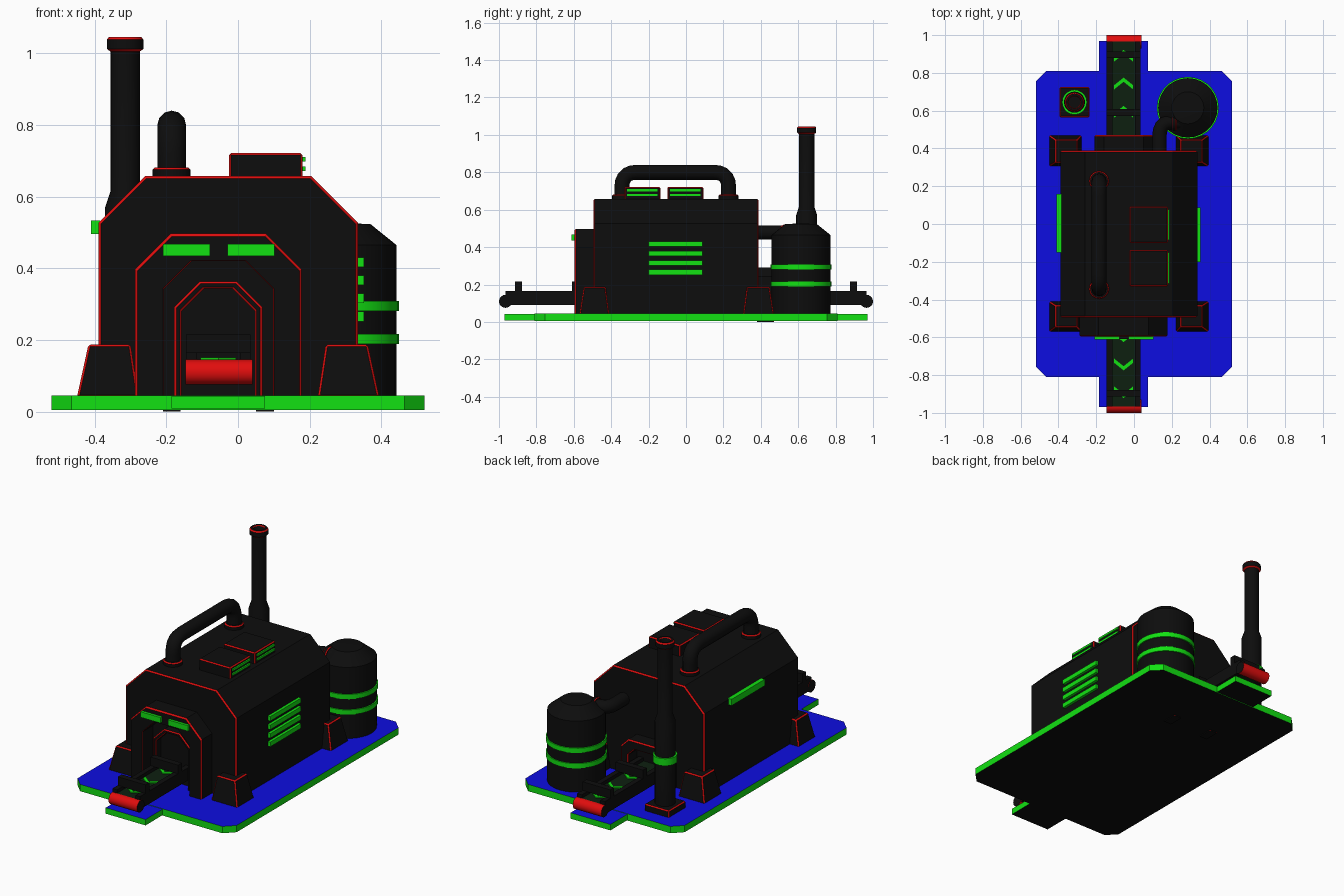
import bpy, bmesh, math
from mathutils import Matrix, Vector

if "Cube" in bpy.data.objects:
    bpy.data.objects.remove(bpy.data.objects["Cube"])

def material(name, rgb):
    m = bpy.data.materials.new(name)
    m.diffuse_color = (*rgb, 1)
    m.use_nodes = True
    m.node_tree.nodes["Principled BSDF"].inputs["Base Color"].default_value = m.diffuse_color
    return m

BLACK = material("black", (0.004, 0.004, 0.004))
RED = material("red", (0.75, 0.004, 0.004))
GREEN = material("green", (0.006, 0.75, 0.006))
BLUE = material("blue", (0.004, 0.004, 0.75))
BELT = material("dark_green", (0.004, 0.014, 0.005))
CX = -0.055          # conveyor centre line


def finish(name, bm, mats, smooth=False):
    bmesh.ops.recalc_face_normals(bm, faces=bm.faces[:])
    me = bpy.data.meshes.new(name)
    bm.to_mesh(me)
    bm.free()
    for m in mats:
        me.materials.append(m)
    ob = bpy.data.objects.new(name, me)
    bpy.context.collection.objects.link(ob)
    if smooth:
        smooth_object(ob)
    return ob


def smooth_object(ob):
    bpy.ops.object.select_all(action='DESELECT')
    ob.select_set(True)
    bpy.context.view_layer.objects.active = ob
    bpy.ops.object.shade_smooth_by_angle(angle=math.radians(35))


def box(name, lo, hi, mat=BLACK, top=None, edge=0):
    """Box, optionally tapered to a top rectangle (x0, x1, y0, y1), with red bevelled edges."""
    bm = bmesh.new()
    t = top or (lo[0], hi[0], lo[1], hi[1])
    rects = [((lo[0], hi[0], lo[1], hi[1]), lo[2]), (t, hi[2])]
    v = [bm.verts.new((x, y, z)) for (x0, x1, y0, y1), z in rects
         for x, y in ((x0, y0), (x1, y0), (x1, y1), (x0, y1))]
    bm.faces.new(v[:4])
    bm.faces.new(v[4:])
    for i in range(4):
        j = (i + 1) % 4
        bm.faces.new((v[i], v[j], v[4 + j], v[4 + i]))
    bmesh.ops.recalc_face_normals(bm, faces=bm.faces[:])
    if edge:
        bmesh.ops.bevel(bm, geom=bm.edges[:], offset=edge, segments=1,
                        affect='EDGES', material=1)
    return finish(name, bm, [mat, RED])


def arch(name, cx, z0, sections, ring=False):
    """Skin chamfered arches (half width, top, chamfer, y, material) into a solid or a hollow ring."""
    bm = bmesh.new()
    loops = []
    for h, t, c, y, _ in sections:
        pts = ((-h, z0), (-h, t - c), (c - h, t), (h - c, t), (h, t - c), (h, z0))
        loops.append([bm.verts.new((cx + x, y, z)) for x, z in pts])
    n = len(loops)
    for i in range(n if ring else n - 1):
        a, b = loops[i], loops[(i + 1) % n]
        for k in range(5 if ring else 6):
            l = (k + 1) % 6
            bm.faces.new((a[k], a[l], b[l], b[k])).material_index = sections[i][4]
    if ring:
        bm.faces.new([l[0] for l in loops])
        bm.faces.new([l[5] for l in loops])
    else:
        bm.faces.new(loops[0])
        bm.faces.new(loops[-1])
    return finish(name, bm, [BLACK, RED])


def lathe(name, profile, loc, mats, sides=24, axis='Z'):
    """Revolve (radius, height, material) points around an axis."""
    bm = bmesh.new()
    loops = []
    for r, z, _ in profile:
        if r == 0:
            loops.append([bm.verts.new((0, 0, z))] * sides)
        else:
            loops.append([bm.verts.new((r * math.cos(2 * math.pi * k / sides),
                                        r * math.sin(2 * math.pi * k / sides), z))
                          for k in range(sides)])
    for i in range(len(loops) - 1):
        a, b = loops[i], loops[i + 1]
        for k in range(sides):
            l = (k + 1) % sides
            vs = list(dict.fromkeys((a[k], a[l], b[l], b[k])))
            bm.faces.new(vs).material_index = profile[i][2]
    if axis == 'X':
        bm.transform(Matrix.Rotation(math.pi / 2, 4, 'Y'))
    bm.transform(Matrix.Translation(loc))
    return finish(name, bm, mats, True)


def plate(name, pts, z0, z1, mats):
    """Extruded outline; material 0 on top, 1 on the sides, 2 underneath."""
    bm = bmesh.new()
    f = bm.faces.new([bm.verts.new((x, y, z0)) for x, y in pts])
    r = bmesh.ops.extrude_face_region(bm, geom=[f])
    bmesh.ops.translate(bm, vec=(0, 0, z1 - z0),
                        verts=[g for g in r['geom'] if isinstance(g, bmesh.types.BMVert)])
    bmesh.ops.recalc_face_normals(bm, faces=bm.faces[:])
    for f in bm.faces:
        f.material_index = 0 if f.normal.z > 0.5 else 2 if f.normal.z < -0.5 else 1
    return finish(name, bm, mats)


def pipe(name, points, radius, bend):
    """Round pipe with rounded corners."""
    P = [Vector(p) for p in points]
    path = [P[0]]
    for a, b, c in zip(P, P[1:], P[2:]):
        s, e = b + (a - b).normalized() * bend, b + (c - b).normalized() * bend
        for k in range(6):
            t = k / 5
            path.append(s * (1 - t) ** 2 + b * 2 * t * (1 - t) + e * t * t)
    path.append(P[-1])
    cu = bpy.data.curves.new(name, 'CURVE')
    cu.dimensions = '3D'
    cu.bevel_depth, cu.bevel_resolution, cu.use_fill_caps = radius, 4, True
    sp = cu.splines.new('POLY')
    sp.points.add(len(path) - 1)
    for q, p in zip(sp.points, path):
        q.co = (*p, 1)
    cu.materials.append(BLACK)
    ob = bpy.data.objects.new(name, cu)
    bpy.context.collection.objects.link(ob)
    bpy.ops.object.select_all(action='DESELECT')
    ob.select_set(True)
    bpy.context.view_layer.objects.active = ob
    bpy.ops.object.convert(target='MESH')
    smooth_object(bpy.context.view_layer.objects.active)


# Ground plate with chamfered corners and the long strip under the conveyor
X, Y, C = 0.52, 0.81, 0.055
plate("base_plate", [(X, C - Y), (X, Y - C), (X - C, Y), (C - X, Y), (-X, Y - C),
                     (-X, C - Y), (C - X, -Y), (X - C, -Y)], 0.005, 0.045, [BLUE, GREEN, BLACK])
plate("base_strip", [(-0.185, -0.97), (0.075, -0.97), (0.075, 0.97), (-0.185, 0.97)],
      0.008, 0.043, [BLUE, GREEN, BLACK])

# Main building with red edge trim at both ends
B = 0.007
H, T = 0.3625, 0.657
arch("main_body", -0.0275, 0.03, [(H - B, T - B, 0.126, -0.495, 1), (H, T, 0.13, -0.495 + B, 0),
                                  (H, T, 0.13, 0.388 - B, 1), (H - B, T - B, 0.126, 0.388, 0)])
# Entrance and exit surrounds
arch("front_portal", CX, 0.03, [(0.153, 0.42, 0.078, -0.49, 0), (0.153, 0.42, 0.078, -0.593, 1),
     (0.155, 0.422, 0.079, -0.596, 0), (0.226, 0.489, 0.096, -0.596, 1),
     (0.2325, 0.497, 0.1, -0.589, 0), (0.2325, 0.497, 0.1, -0.49, 0)], True)
arch("front_inner_frame", CX, 0.03, [(0.102, 0.343, 0.062, -0.49, 0), (0.102, 0.343, 0.062, -0.535, 1),
     (0.107, 0.348, 0.064, -0.54, 0), (0.117, 0.357, 0.068, -0.54, 1),
     (0.123, 0.363, 0.071, -0.535, 0), (0.123, 0.363, 0.071, -0.49, 0)], True)
arch("back_portal", CX, 0.0, [(0.105, 0.24, 0.04, 0.38, 0), (0.105, 0.24, 0.04, 0.465, 1),
     (0.11, 0.245, 0.042, 0.47, 0), (0.149, 0.285, 0.048, 0.47, 1),
     (0.155, 0.292, 0.05, 0.464, 0), (0.155, 0.292, 0.05, 0.38, 0)], True)
for i, x in enumerate((-0.21, -0.03)):
    box(f"portal_light_{i}", (x, -0.612, 0.434), (x + 0.132, -0.59, 0.467), GREEN)

# Sloped corner buttresses, mirrored about the building
for sx in (-1, 1):
    for y0, y1, t0, t1 in ((-0.57, -0.41, -0.547, -0.43), (0.305, 0.47, 0.325, 0.447)):
        xs = sorted((-0.0275 + sx * 0.25, -0.0275 + sx * 0.422))
        ts = sorted((-0.0275 + sx * 0.272, -0.0275 + sx * 0.39))
        box("corner_buttress", (xs[0], y0, 0.04), (xs[1], y1, 0.187),
            top=(*ts, t0, t1), edge=0.006)

# Wall lights and side vents
box("left_wall_light", (-0.41, -0.15, 0.495), (-0.385, 0.16, 0.533), GREEN)
for i in range(4):
    z = 0.252 + i * 0.0505
    box(f"side_vent_{i}", (0.33, -0.2, z), (0.351, 0.088, z + 0.027), GREEN)

# Roof units with slatted sides
for y in (-0.33, -0.1):
    box("roof_unit", (-0.025, y, 0.65), (0.18, y + 0.193, 0.722), edge=0.006)
    for z in (0.672, 0.698):
        box("roof_unit_slat", (0.175, y + 0.015, z), (0.188, y + 0.178, z + 0.012), GREEN)

# Roof pipe with flanges
RX, F, R = -0.185, -0.343, 0.228
pipe("roof_pipe", [(RX, F, 0.64), (RX, F, 0.8), (RX, R, 0.8), (RX, R, 0.64)], 0.04, 0.08)
for y in (F, R):
    lathe("roof_flange", [(0, 0, 0), (0.053, 0, 0), (0.053, 0.025, 1), (0.047, 0.031, 0), (0, 0.031, 0)],
          (RX, y, 0.65), [BLACK, RED], 16)

# Storage tank, its bands and the feed pipe
TC = (0.285, 0.615, 0)
lathe("tank", [(0, 0.03, 0), (0.157, 0.03, 0), (0.157, 0.465, 0), (0.085, 0.523, 0), (0, 0.527, 0)],
      TC, [BLACK], 28)
for z in (0.189, 0.28):
    lathe("tank_band", [(0.15, z, 0), (0.164, z, 0), (0.164, z + 0.028, 0), (0.15, z + 0.028, 0)],
          TC, [GREEN], 28)
pipe("feed_pipe", [(0.135, 0.37, 0.478), (0.135, 0.54, 0.478), (0.27, 0.54, 0.478)], 0.038, 0.07)
lathe("feed_flange", [(0, 0, 0), (0.042, 0, 1), (0.046, 0.005, 0), (0.046, 0.02, 1), (0.042, 0.025, 0),
                      (0, 0.025, 0)], (0.2, 0.54, 0.478), [BLACK, RED], 16, 'X')

# Chimney stack with a hollow trimmed cap
SC = (-0.315, 0.645, 0)
box("chimney_base", (-0.395, 0.565, 0.04), (-0.235, 0.725, 0.085), edge=0.006)
lathe("chimney", [(0, 0.07, 0), (0.056, 0.07, 0), (0.056, 0.57, 0), (0.041, 0.615, 0), (0.041, 1.005, 1),
                  (0.051, 1.012, 0), (0.051, 1.038, 1), (0.045, 1.046, 0), (0.034, 1.046, 1),
                  (0.031, 1.04, 0), (0.031, 0.96, 0), (0, 0.96, 0)], SC, [BLACK, RED], 20)
lathe("chimney_band", [(0.05, 0.33, 0), (0.066, 0.33, 0), (0.066, 0.372, 0), (0.05, 0.372, 0)], SC, [GREEN], 20)

# Conveyor ends: rails, belt, crossbars, rollers and direction arrows
for s, inner, side in ((-1, 0.48, "front"), (1, 0.38, "back")):
    def span(a, b):
        return sorted((s * a, s * b))
    y0, y1 = span(inner, 0.965)
    for x in (-0.145, 0.005):
        box(f"{side}_rail", (x, y0, 0.09), (x + 0.03, y1, 0.165))
    box(f"{side}_belt", (-0.116, y0, 0.095), (0.006, y1, 0.145), BELT)
    for a in (0.573, 0.878):
        b0, b1 = span(a, a + 0.036)
        box(f"{side}_crossbar", (-0.145, b0, 0.163), (0.035, b1, 0.215))
    lathe(f"{side}_roller", [(0, -0.093, 0), (0.035, -0.093, 1), (0.035, 0.093, 0), (0, 0.093, 0)],
          (-0.053, s * 0.965, 0.11), [BLACK, RED], 16, 'X')
    for c in (0.625, 0.775, 0.922):
        plate(f"{side}_arrow", [(CX + x, s * (c + d)) for x, d in (
            (0, 0), (0.05, -0.04), (0.05, -0.062), (0, -0.022), (-0.05, -0.062), (-0.05, -0.04))],
            0.143, 0.151, [GREEN] * 3)
